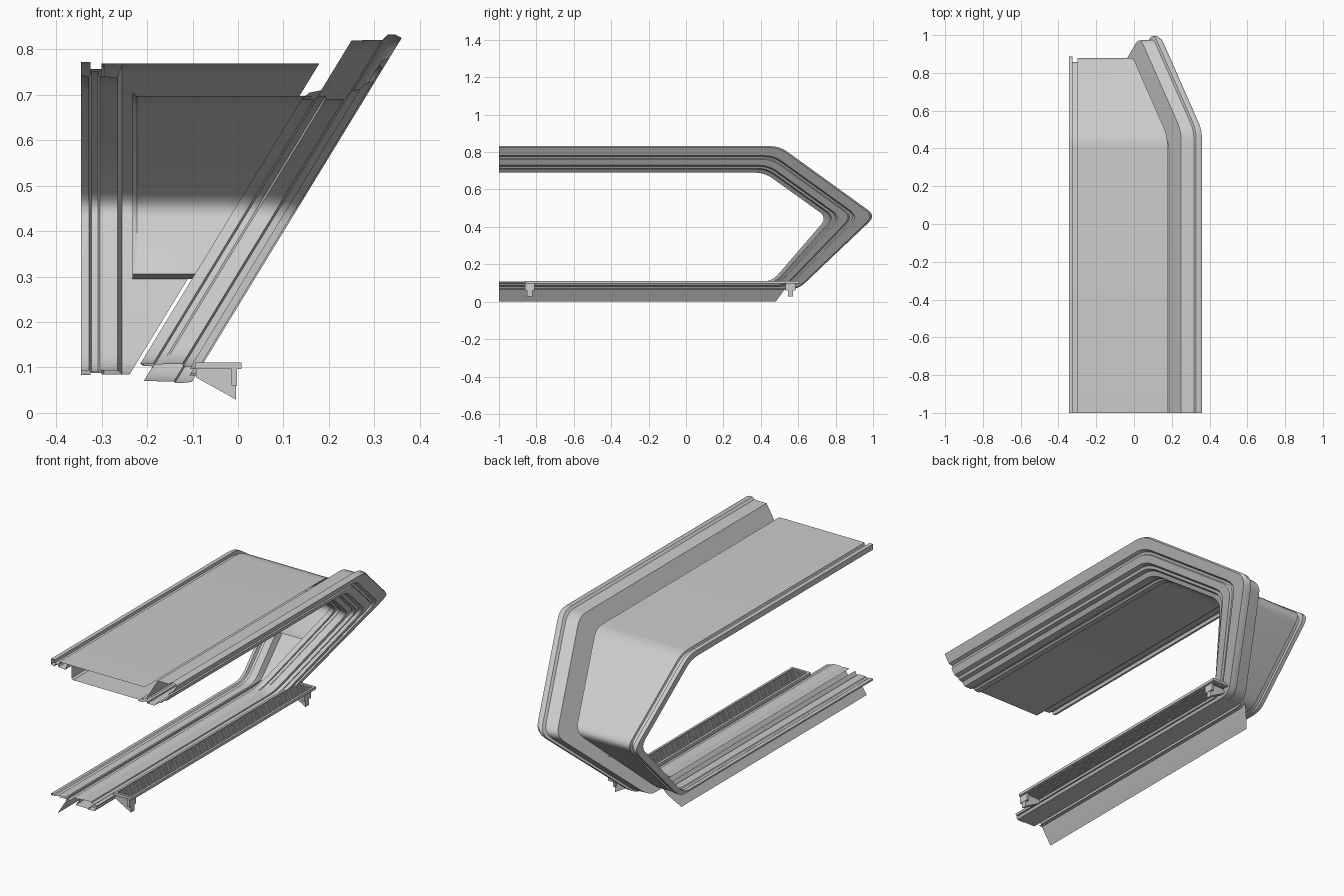
import bpy, bmesh
from mathutils import Vector, Matrix

if "Cube" in bpy.data.objects:
    bpy.data.objects.remove(bpy.data.objects["Cube"])

# Outer and inner outlines of the opening in (y, z)
OUTER = [(-1, .832), (.50, .832), (1.015, .46), (.60, .066), (-1, .066)]
INNER = [(-1, .69), (.42, .69), (.755, .45), (.46, .108), (-1, .108)]
SLOPE, BASE = .61, -.143        # slanted front plane: x = BASE + SLOPE * z


def outline(t, fillet=.05, steps=4):
    """Outline blended between outer (t=0) and inner (t=1), corners rounded."""
    pts = [Vector(a).lerp(Vector(b), t) for a, b in zip(OUTER, INNER)]
    res = [pts[0]]
    for p, c, n in zip(pts, pts[1:], pts[2:]):
        a = c + (p - c).normalized() * fillet
        b = c + (n - c).normalized() * fillet
        for i in range(steps + 1):
            k = i / steps
            res.append(a * (1 - k) ** 2 + c * 2 * k * (1 - k) + b * k * k)
    res.append(pts[-1])
    return res


def finish(name, bm):
    bmesh.ops.remove_doubles(bm, verts=bm.verts, dist=.0002)
    bmesh.ops.recalc_face_normals(bm, faces=bm.faces)
    me = bpy.data.meshes.new(name)
    bm.to_mesh(me)
    bm.free()
    ob = bpy.data.objects.new(name, me)
    bpy.context.collection.objects.link(ob)
    bpy.ops.object.select_all(action='DESELECT')
    ob.select_set(True)
    bpy.context.view_layer.objects.active = ob
    bpy.ops.object.shade_smooth_by_angle(angle=.6)
    return ob


def loft(name, rows, closed=False):
    bm = bmesh.new()
    vs = [[bm.verts.new(p) for p in r] for r in rows]
    if closed:
        vs.append(vs[0])
    for a, b in zip(vs, vs[1:]):
        for i in range(len(a) - 1):
            bm.faces.new((a[i], a[i + 1], b[i + 1], b[i]))
    return finish(name, bm)


def row(x, t, slanted):
    return [Vector((x + (BASE + SLOPE * p.y if slanted else 0), p.x, p.y))
            for p in outline(t)]


def box(bm, lo, hi):
    lo, hi = Vector(lo), Vector(hi)
    bmesh.ops.create_cube(bm, size=1, matrix=Matrix.Translation((lo + hi) / 2)
                          @ Matrix.Diagonal((*(hi - lo), 1)))


# Slanted front frame with stepped moulding
front = [(-.018, 0), (0, .05), (0, .36), (-.014, .4), (-.014, .47), (-.004, .5),
         (-.004, .72), (-.022, .76), (-.022, .84), (-.04, .87), (-.045, 1),
         (-.085, 1), (-.09, .95), (-.105, .95), (-.11, 1), (-.138, 1), (-.13, .9),
         (-.105, .86), (-.107, .09), (-.04, .08), (-.036, 0)]
loft("slanted_front_frame", [row(o, t, True) for o, t in front], closed=True)

# Outer lining between rear and front frames
loft("outer_lining", [row(-.30, .45, False), row(-.147, .45, True)])

# Upright rear frame with a groove
rear = [(-.345, .42), (-.345, .62), (-.328, .66), (-.322, .56), (-.308, .56),
        (-.304, .64), (-.265, .66), (-.255, .45), (-.295, .45), (-.30, .53),
        (-.325, .53), (-.325, .42)]
loft("upright_rear_frame", [row(x, t, False) for x, t in rear], closed=True)

# Inner raised panel, stopping part-way down the lower flank
prof = [(-.232, .45, False), (-.232, .9, False), (-.222, .95, False),
        (-.165, .95, True), (-.12, .95, True)]
rows = []
for x, t, sl in prof:
    full = row(x, t, sl)
    keep = full[:11]
    a, b = full[10], full[11]
    for z, tt in ((.325, t), (.305, min(t, .9)), (.295, .45)):
        r = row(x, tt, sl)
        a, b = r[10], r[11]
        keep.append(a.lerp(b, (a.z - z) / (a.z - b.z)))
    rows.append(keep)
loft("inner_panel", rows)

# Sloping skirt under the sill
loft("lower_skirt", [[(-.245, -1, .105), (-.245, .54, .105)],
                     [(-.265, -1, .07), (-.265, .53, .07)],
                     [(-.31, -1, 0), (-.31, .48, 0)]])

# Ribbed sill rail in front of the lower run
bm = bmesh.new()
y0, y1 = -.86, .61
box(bm, (-.09, y0, .098), (.0, y1, .104))
box(bm, (-.003, y0, .097), (.008, y1, .111))
box(bm, (-.095, y0, .097), (-.083, y1, .111))
for y in (y0, y1 - .012):
    box(bm, (-.09, y, .097), (.005, y + .012, .111))
n = 120
for i in range(n):
    y = y0 + .014 + (y1 - y0 - .028) * i / n
    box(bm, (-.08, y, .097), (-.006, y + .006, .108))
finish("ribbed_sill_rail", bm)

# Wedge brackets carrying the rail
for label, y in (("near", -.85), ("far", .545)):
    bm = bmesh.new()
    tri = [(-.092, .10), (-.092, .078), (-.004, .029), (-.004, .10)]
    f = bm.faces.new([bm.verts.new((x, y, z)) for x, z in tri])
    g = bmesh.ops.extrude_face_region(bm, geom=[f])
    bmesh.ops.translate(bm, vec=(0, .028, 0),
                        verts=[v for v in g["geom"] if isinstance(v, bmesh.types.BMVert)])
    box(bm, (-.014, y - .012, .06), (-.002, y + .04, .10))
    finish("rail_bracket_" + label, bm)
